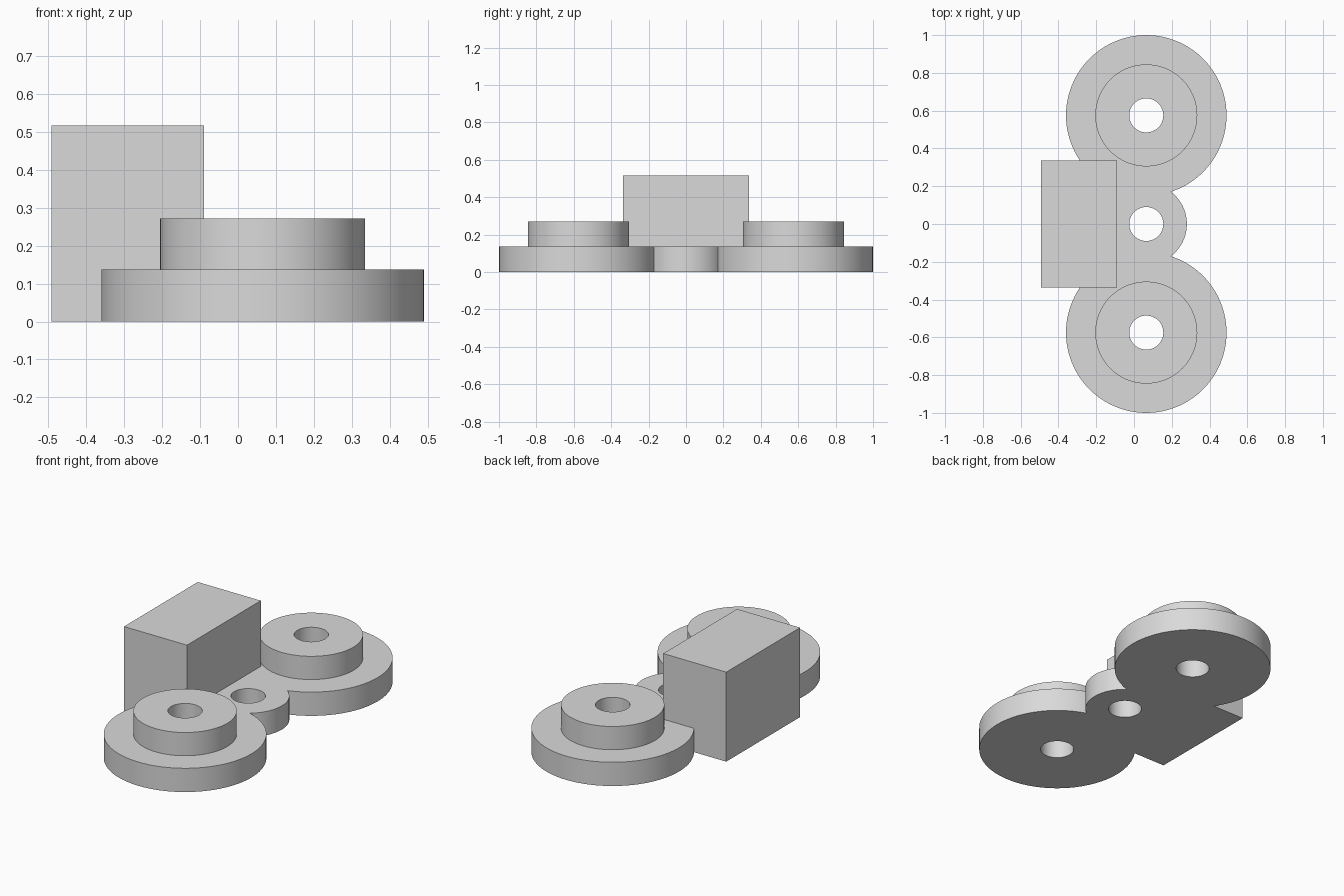
import bpy
import bmesh
import math

if "Cube" in bpy.data.objects:
    bpy.data.objects.remove(bpy.data.objects["Cube"], do_unlink=True)

AXIS_X = 0.065      # line of the three bores
SPACING = 0.575     # outer bores from the middle
PLATE_TOP = 0.137

grey = bpy.data.materials.new("plain grey")
grey.use_nodes = True
grey.diffuse_color = (0.7, 0.7, 0.7, 1)
grey.node_tree.nodes["Principled BSDF"].inputs["Base Color"].default_value = (0.7, 0.7, 0.7, 1)


def disc(name, y, radius, bottom, top):
    bpy.ops.mesh.primitive_cylinder_add(vertices=96, radius=radius, depth=top - bottom,
                                        location=(AXIS_X, y, (bottom + top) / 2))
    obj = bpy.context.object
    obj.name = name
    obj.data.materials.append(grey)
    return obj


def box(name, x0, x1, half_y, top, fillet=0):
    mesh = bpy.data.meshes.new(name)
    bm = bmesh.new()
    bmesh.ops.create_cube(bm, size=1)
    for v in bm.verts:
        v.co.x = x1 if v.co.x > 0 else x0
        v.co.y *= 2 * half_y
        v.co.z = top if v.co.z > 0 else 0
    if fillet:
        # Round only the upright edges on the inner side
        edges = [e for e in bm.edges if all(v.co.x == x1 for v in e.verts)
                 and e.verts[0].co.y == e.verts[1].co.y]
        bmesh.ops.bevel(bm, geom=edges, offset=fillet, segments=6, profile=0.5, affect='EDGES')
    bm.to_mesh(mesh)
    bm.free()
    mesh.materials.append(grey)
    obj = bpy.data.objects.new(name, mesh)
    bpy.context.collection.objects.link(obj)
    return obj


def combine(target, tool, operation):
    mod = target.modifiers.new(operation.title(), 'BOOLEAN')
    mod.operation = operation
    mod.solver = 'EXACT'
    mod.object = tool
    bpy.context.view_layer.objects.active = target
    bpy.ops.object.modifier_apply(modifier=mod.name)
    bpy.data.objects.remove(tool, do_unlink=True)


# Base plate: middle lobe, filler web, block and two flanged hubs
bracket = disc("bracket_body", 0, 0.215, 0, PLATE_TOP)
combine(bracket, box("web", -0.2, AXIS_X, 0.2, PLATE_TOP), 'UNION')
for side in (-1, 1):
    y = side * SPACING
    combine(bracket, disc("flange", y, 0.425, 0, PLATE_TOP), 'UNION')
    combine(bracket, disc("boss", y, 0.27, 0.05, 0.271), 'UNION')
combine(bracket, box("block", -0.492, -0.09, 0.336, 0.516, fillet=0.012), 'UNION')

# Through bores
for y in (-SPACING, 0, SPACING):
    combine(bracket, disc("bore", y, 0.09, -0.1, 0.6), 'DIFFERENCE')

# Smooth round walls, crisp rims
bpy.ops.object.select_all(action='DESELECT')
bracket.select_set(True)
bpy.context.view_layer.objects.active = bracket
bpy.ops.object.shade_smooth_by_angle(angle=math.radians(30))
